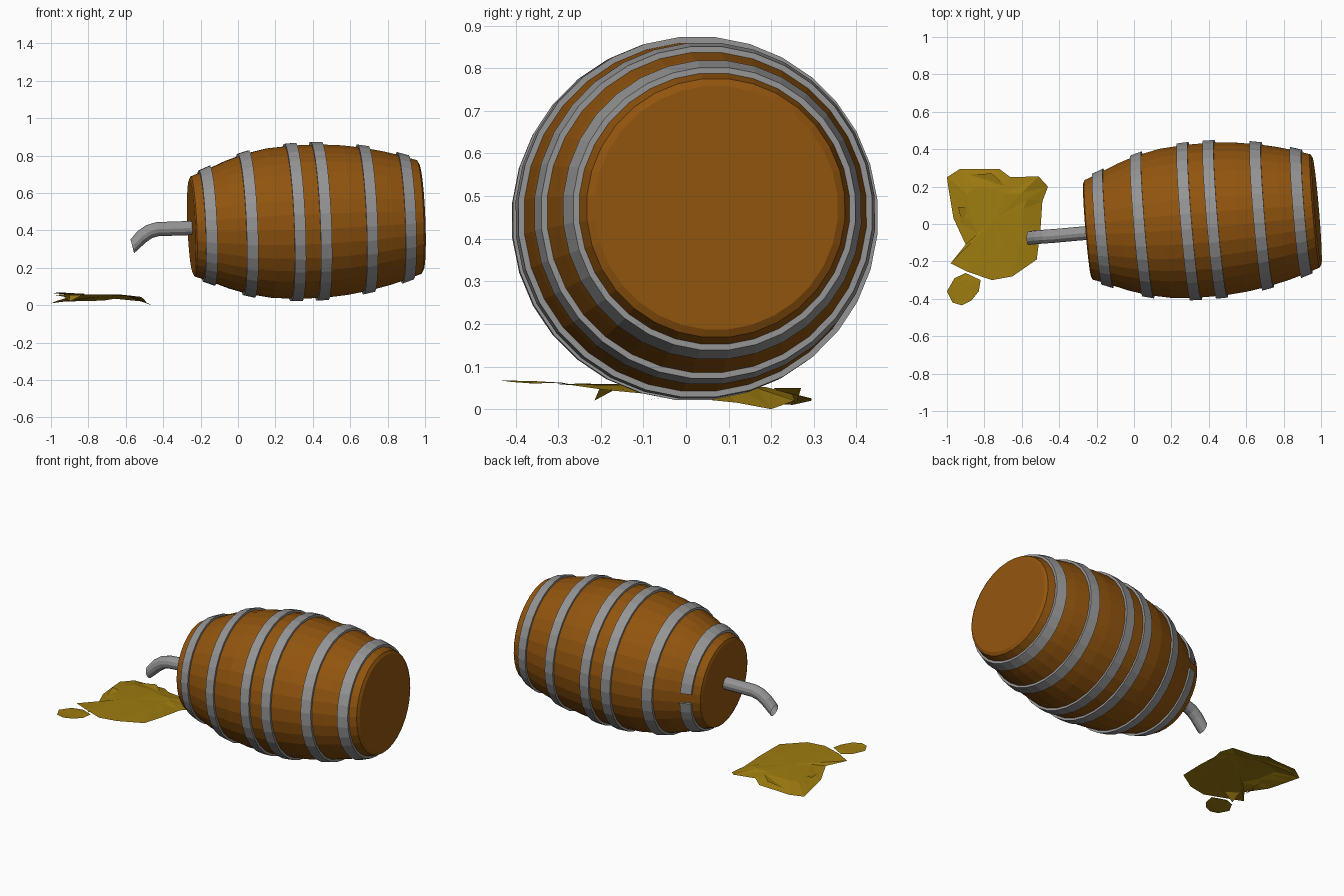
import bpy, bmesh, math
from mathutils import Matrix, Vector

if "Cube" in bpy.data.objects:
    bpy.data.objects.remove(bpy.data.objects["Cube"])


def material(name, rgb):
    m = bpy.data.materials.new(name)
    m.diffuse_color = (*rgb, 1)
    m.use_nodes = True
    m.node_tree.nodes["Principled BSDF"].inputs["Base Color"].default_value = m.diffuse_color
    return m


WOOD = material("brown wood", (0.283, 0.089, 0.0044))
METAL = material("grey metal", (0.30, 0.30, 0.30))
ALE = material("amber liquid", (0.34, 0.20, 0.005))
SIDES = 32

# barrel axis runs along local x, slightly yawed and pitched
TILT = (Matrix.Translation((0.37, 0.02, 0.447))
        @ Matrix.Rotation(math.radians(4.8), 4, 'Z')
        @ Matrix.Rotation(math.radians(-2.4), 4, 'Y'))


def finish(bm, name, mat, matrix=None, recalc=True):
    if recalc:
        bmesh.ops.recalc_face_normals(bm, faces=bm.faces)
    if matrix:
        bm.transform(matrix)
    me = bpy.data.meshes.new(name)
    bm.to_mesh(me)
    bm.free()
    me.materials.append(mat)
    ob = bpy.data.objects.new(name, me)
    bpy.context.collection.objects.link(ob)
    return ob


def lathe(name, profile, mat, closed=False, gap=0):
    """Spin (x, radius) points round x; closed profiles make hoops."""
    bm = bmesh.new()
    rings = []
    for i in range(SIDES):
        a = 2 * math.pi * (i + 0.5) / SIDES
        rings.append([bm.verts.new((x, r * math.cos(a), r * math.sin(a))) for x, r in profile])
    n = len(profile)
    for i in range(SIDES - gap):
        p, q = rings[i], rings[(i + 1) % SIDES]
        for j in range(n if closed else n - 1):
            k = (j + 1) % n
            bm.faces.new((p[j], p[k], q[k], q[j]))
    if not closed:
        bm.faces.new([r[0] for r in rings])
        bm.faces.new([r[-1] for r in rings])
    elif gap:
        bm.faces.new(rings[0])
        bm.faces.new(rings[SIDES - gap])
    return finish(bm, name, mat, TILT)


# barrel body
BODY = [(-0.615, 0.268), (-0.54, 0.296), (-0.43, 0.342), (-0.33, 0.375), (-0.2, 0.402),
        (-0.06, 0.412), (0.08, 0.412), (0.2, 0.402), (0.32, 0.383), (0.43, 0.358),
        (0.52, 0.332), (0.6, 0.305)]
lathe("barrel_body", [(-0.622, 0.252)] + BODY + [(0.61, 0.287)], WOOD)


def body_radius(x):
    for (x0, r0), (x1, r1) in zip(BODY, BODY[1:]):
        if x0 <= x <= x1:
            return r0 + (r1 - r0) * (x - x0) / (x1 - x0)


# metal hoops, the first one with a break in it
for i, s in enumerate((-0.54, -0.328, -0.075, 0.065, 0.315, 0.527)):
    a, b = s - 0.03, s + 0.03
    ra, rb = body_radius(a), body_radius(b)
    lathe(f"hoop_{i + 1}", [(a, ra - 0.012), (a, ra + 0.014), (b, rb + 0.014), (b, rb - 0.012)],
          METAL, closed=True, gap=1 if i == 0 else 0)

# bent open spout
bm = bmesh.new()
path = [Vector(p) for p in ((-0.22, -0.045, 0.414), (-0.43, -0.064, 0.407), (-0.475, -0.067, 0.394),
                            (-0.515, -0.07, 0.366), (-0.565, -0.075, 0.315))]
tilts = (0, 8, 25, 38, 15)
rings = []
for p, t in zip(path, tilts):
    t = math.radians(t)
    rings.append([bm.verts.new(p + Vector((-0.037 * math.sin(t) * math.sin(a), 0.037 * math.cos(a),
                                           0.038 * math.cos(t) * math.sin(a))))
                  for a in (2 * math.pi * i / 12 for i in range(12))])
for p, q in zip(rings, rings[1:]):
    for i in range(12):
        j = (i + 1) % 12
        bm.faces.new((p[i], p[j], q[j], q[i]))
finish(bm, "spout", METAL)


def sheet(name, outline, centre, folds=()):
    """Crumpled sheet: rim, raised inner ring, middle point, plus loose folds."""
    bm = bmesh.new()
    c = Vector(centre)
    rim = [bm.verts.new(p) for p in outline]
    inner = []
    for p in outline:
        v = c.lerp(Vector(p), 0.6)
        v.z = c.z * 0.8 + p[2] * 0.2
        inner.append(bm.verts.new(v))
    mid = bm.verts.new(c)
    n = len(rim)
    for i in range(n):
        j = (i + 1) % n
        bm.faces.new((rim[i], rim[j], inner[j]))
        bm.faces.new((rim[i], inner[j], inner[i]))
        bm.faces.new((inner[i], inner[j], mid))
    for f in folds:
        bm.faces.new([bm.verts.new(p) for p in f])
    bmesh.ops.recalc_face_normals(bm, faces=bm.faces)
    if mid.normal.z < 0 or mid.link_faces[0].normal.z < 0:
        bmesh.ops.reverse_faces(bm, faces=bm.faces)
    finish(bm, name, ALE, recalc=False)


# main puddle, counter-clockwise from the right corner
sheet("puddle", [(-0.46, 0.2, 0.0), (-0.51, 0.255, 0.02), (-0.66, 0.25, 0.035), (-0.72, 0.295, 0.025),
                 (-0.93, 0.295, 0.02), (-1.0, 0.25, 0.01), (-0.99, 0.18, 0.015), (-0.965, 0.03, 0.025),
                 (-0.9, -0.11, 0.04), (-0.98, -0.21, 0.055), (-0.89, -0.255, 0.06),
                 (-0.76, -0.3, 0.057), (-0.65, -0.28, 0.058), (-0.52, -0.19, 0.045),
                 (-0.5, -0.03, 0.03), (-0.49, 0.12, 0.015)],
      (-0.74, 0.03, 0.058),
      folds=[((-0.94, 0.09, 0.052), (-0.895, -0.1, 0.02), (-0.895, 0.09, 0.05)),
             ((-0.99, 0.26, 0.012), (-0.69, 0.205, 0.05), (-0.76, 0.27, 0.05)),
             ((-0.9, -0.15, 0.055), (-0.9, -0.215, 0.02), (-0.83, -0.2, 0.055))])

# small splash
sheet("splash", [(-0.82, -0.3, 0.062), (-0.9, -0.262, 0.056), (-0.96, -0.29, 0.062), (-1.0, -0.36, 0.066),
                 (-0.97, -0.42, 0.067), (-0.92, -0.435, 0.067), (-0.87, -0.41, 0.064),
                 (-0.83, -0.36, 0.06)],
      (-0.91, -0.345, 0.062))
